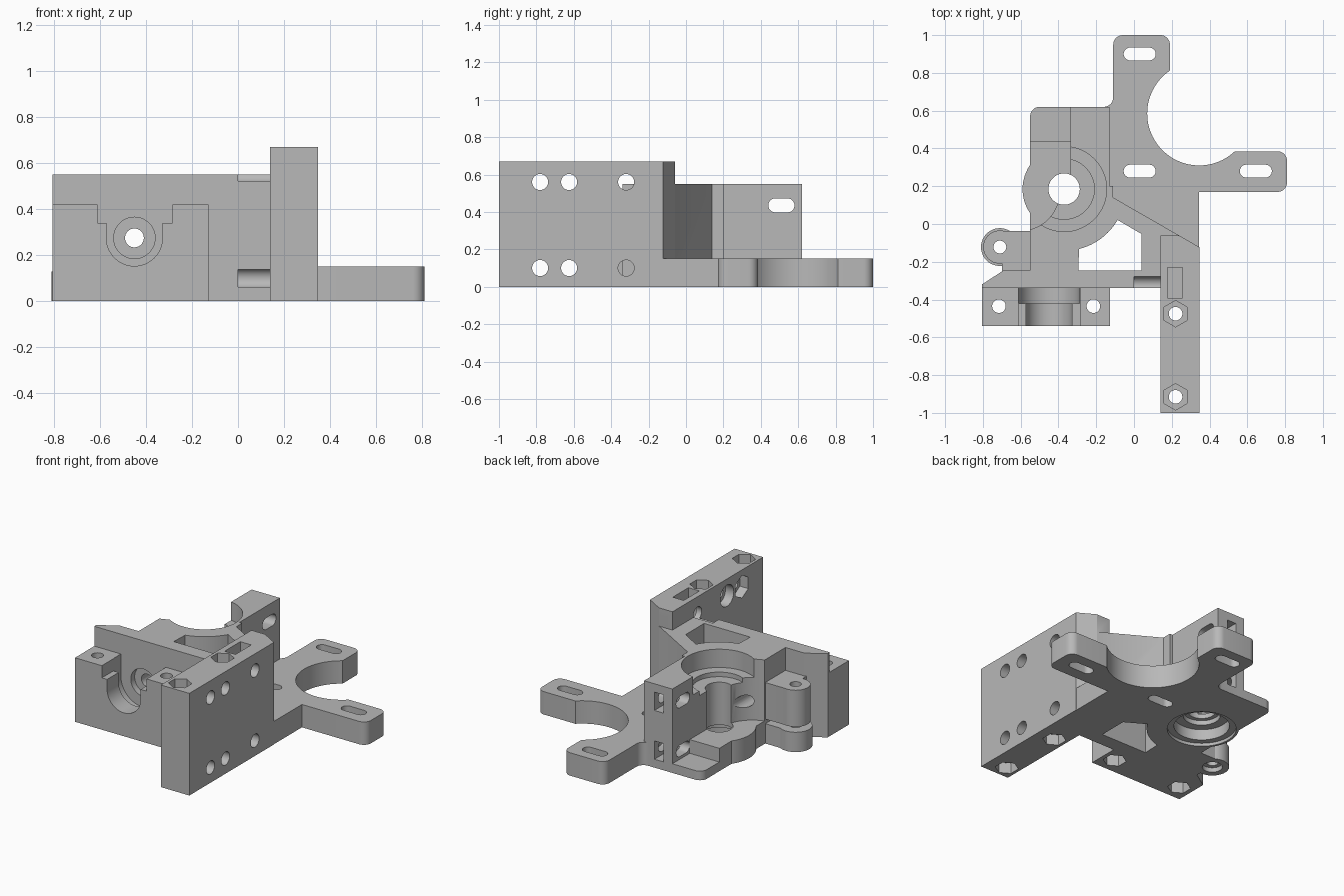
import bpy, bmesh, math
from math import pi

old = bpy.data.objects.get("Cube")
if old:
    bpy.data.objects.remove(old, do_unlink=True)

grey = bpy.data.materials.new("matte_grey")
grey.use_nodes = True
grey.diffuse_color = (0.48, 0.48, 0.48, 1)
grey.node_tree.nodes["Principled BSDF"].inputs["Base Color"].default_value = (0.48, 0.48, 0.48, 1)


# ---- profile helpers
def arc(cx, cy, r, a0, a1, n=12):
    return [(cx + r * math.cos(a0 + (a1 - a0) * i / n),
             cy + r * math.sin(a0 + (a1 - a0) * i / n)) for i in range(n + 1)]


def circle(cx, cy, r, n=48, phase=0.0):
    return arc(cx, cy, r, phase, phase + 2 * pi, n)[:-1]


def hexagon(cx, cy, r=0.07):
    return circle(cx, cy, r, 6, pi / 2)


def rect(x0, y0, x1, y1):
    return [(x0, y0), (x1, y0), (x1, y1), (x0, y1)]


def rounded(x0, y0, x1, y1, r):
    return (arc(x1 - r, y1 - r, r, 0, pi / 2, 8) + arc(x0 + r, y1 - r, r, pi / 2, pi, 8)
            + arc(x0 + r, y0 + r, r, pi, 1.5 * pi, 8) + arc(x1 - r, y0 + r, r, 1.5 * pi, 2 * pi, 8))


def slot(cx, cy, w=0.17, h=0.068):
    a = w / 2 - h / 2
    return arc(cx + a, cy, h / 2, -pi / 2, pi / 2) + arc(cx - a, cy, h / 2, pi / 2, 1.5 * pi)


def u_channel(cx, cy, r, top):
    return arc(cx, cy, r, pi, 2 * pi, 24) + [(cx + r, top), (cx - r, top)]


def prism(name, profile, lo, hi, axis="z"):
    """Extrude a closed profile along an axis; x uses (y, z), y uses (x, z)."""
    place = {"z": lambda u, v, w: (u, v, w), "x": lambda u, v, w: (w, u, v),
             "y": lambda u, v, w: (u, w, v)}[axis]
    bm = bmesh.new()
    low = [bm.verts.new(place(u, v, lo)) for u, v in profile]
    high = [bm.verts.new(place(u, v, hi)) for u, v in profile]
    bm.faces.new(low)
    bm.faces.new(high)
    n = len(profile)
    for i in range(n):
        j = (i + 1) % n
        bm.faces.new((low[i], low[j], high[j], high[i]))
    bmesh.ops.recalc_face_normals(bm, faces=bm.faces)
    mesh = bpy.data.meshes.new(name)
    bm.to_mesh(mesh)
    bm.free()
    ob = bpy.data.objects.new(name, mesh)
    bpy.context.collection.objects.link(ob)
    mesh.materials.append(grey)
    return ob


def combine(target, profile, lo, hi, axis="z", op="DIFFERENCE"):
    tool = prism("helper", profile, lo, hi, axis)
    tool.hide_render = True
    mod = target.modifiers.new("combine", "BOOLEAN")
    mod.operation, mod.solver, mod.object = op, "EXACT", tool
    bpy.context.view_layer.objects.active = target
    bpy.ops.object.modifier_apply(modifier=mod.name)
    bpy.data.objects.remove(tool, do_unlink=True)


def add(*args):
    combine(body, *args, op="UNION")


def cut(*args):
    combine(body, *args)


SX, SY = -0.37, 0.185          # drive shaft
NX, NZ = -0.45, 0.275          # nozzle passage
LX, LY = -0.71, -0.122         # hinge lug
T, H, W = 0.15, 0.55, 0.67     # plate, body and wall heights

# ---- main block with the scooped idler side and diagonal back
outline = [(-0.335, 0.62), (-0.13, 0.62), (-0.13, 0.2), (-0.11, 0.2), (-0.11, 0.14),
           (0.25, -0.067), (0.25, -0.3), (-0.55, -0.3)]
outline += arc(-0.6, 0.17, 0.205, math.radians(-76), math.radians(-17)) + [(-0.335, 0.11)]
body = prism("mount_body", outline, 0, H)

# ---- motor plate with two ears
add(rounded(-0.11, 0.0, 0.19, 1.0, 0.05), 0, T)
add(rounded(-0.14, 0.17, 0.81, 0.385, 0.05), 0, T)
add([(-0.13, 0.1), (0.345, -0.13), (0.345, 0.3), (0.19, 0.7), (-0.13, 0.6)], 0, T)
add([(-0.16, 0.58), (-0.16, 0.62)] + arc(-0.16, 0.67, 0.05, -pi / 2, 0, 8)
    + [(-0.05, 0.67), (-0.05, 0.58)], 0, T)
cut(circle(0.345, 0.585, 0.275, 96), -0.1, T + 0.1)

# ---- idler side floor, shelf and bearing disc
add(rect(-0.55, -0.1, -0.3, 0.44), 0, T)
add([(-0.55, 0.4), (-0.3, 0.4), (-0.3, 0.62)] + arc(-0.5, 0.57, 0.05, pi / 2, pi, 8), 0, 0.06)
add(circle(SX + 0.005, SY, 0.225, 64), 0, T)

# ---- front plate and nozzle bracket
add([(-0.805, -0.34), (0.2, -0.34), (0.2, -0.245), (-0.69, -0.245), (-0.805, -0.32)], 0, H)
add(rect(-0.805, -0.54, -0.128, -0.33), 0, 0.42)

# ---- hinge lugs, split by a narrow gap
for r, lo, hi in ((0.1, 0, 0.13), (0.088, 0.16, 0.4)):
    add(circle(LX, LY, r), lo, hi)
    add(rect(-0.7, -0.26, -0.5, -0.036), lo, hi)

# ---- tall carriage wall
add([(0.14, -1), (0.347, -1), (0.347, -0.123), (0.238, -0.06), (0.14, -0.06)], 0, W)

# ---- window behind the front plate
cut([(-0.295, -0.245), (0.04, -0.245), (0.04, -0.053)]
    + arc(SX, SY, 0.327, math.radians(-30), math.radians(-76)), -0.1, 1)

# ---- bearing seats and shaft bore
for r, lo, hi in ((0.225, 0.43, 1), (0.16, 0.4, 1), (0.083, -0.1, 1),
                  (0.205, -0.1, 0.02), (0.165, -0.1, 0.09), (0.11, -0.1, 0.12)):
    cut(circle(SX, SY, r, 64), lo, hi)

# ---- motor slots
for x, y in ((0.03, 0.9), (0.03, 0.28), (0.645, 0.28)):
    cut(slot(x, y), -0.1, T + 0.05)

# ---- idler screw slots and nut pockets in the pillar
cut(slot(0.51, 0.435, 0.14, 0.075), -0.6, 0.0, "x")
cut(slot(0.51, 0.115, 0.14, 0.075), -0.6, -0.15, "x")
for z in (0.115, 0.435):
    cut(rect(-0.27, z - 0.06, -0.205, z + 0.06), 0.45, 0.7, "y")

# ---- stepped nozzle channel and filament passage
cut(rect(-0.61, 0.34, -0.285, 0.5), -0.6, -0.34, "y")
cut(u_channel(NX, NZ, 0.122, 0.5), -0.6, -0.34, "y")
cut(u_channel(NX, NZ, 0.162, 0.5), -0.42, -0.34, "y")
cut(circle(NX, NZ, 0.09), -0.4, -0.3, "y")
cut(circle(NX, NZ, 0.041, 32), -0.4, 0.7, "y")

# ---- bracket screw holes with nut pockets below
for x in (-0.715, -0.215):
    cut(circle(x, -0.435, 0.036, 32), -0.1, 0.6)
    cut(hexagon(x, -0.435), -0.1, 0.08)

# ---- hinge pin hole
cut(circle(LX, LY, 0.034, 32), -0.1, 0.6)
cut(circle(LX, LY, 0.06, 32), -0.1, 0.03)

# ---- rod holes through the wall, nut pockets at both ends
for y in (-0.475, -0.915):
    cut(circle(0.22, y, 0.036, 32), -0.1, 1)
    cut(hexagon(0.22, y), -0.1, 0.07)
    cut(hexagon(0.22, y), W - 0.07, 1)
cut(rect(0.178, -0.393, 0.257, -0.23), 0.48, 1)

# ---- carriage screw holes across the wall
for z in (0.1, 0.56):
    cut(circle(-0.32, z, 0.043, 32), 0.0, 0.5, "x")
    cut(circle(-0.78, z, 0.043, 32), 0.1, 0.5, "x")
    cut(circle(-0.625, z, 0.043, 32), 0.1, 0.5, "x")
    cut(hexagon(-0.78, z, 0.075), 0.1, 0.2, "x")
    cut(circle(-0.625, z, 0.07, 32), 0.1, 0.2, "x")

# ---- finish
body.select_set(True)
bpy.context.view_layer.objects.active = body
bpy.ops.object.shade_smooth_by_angle(angle=math.radians(30))
